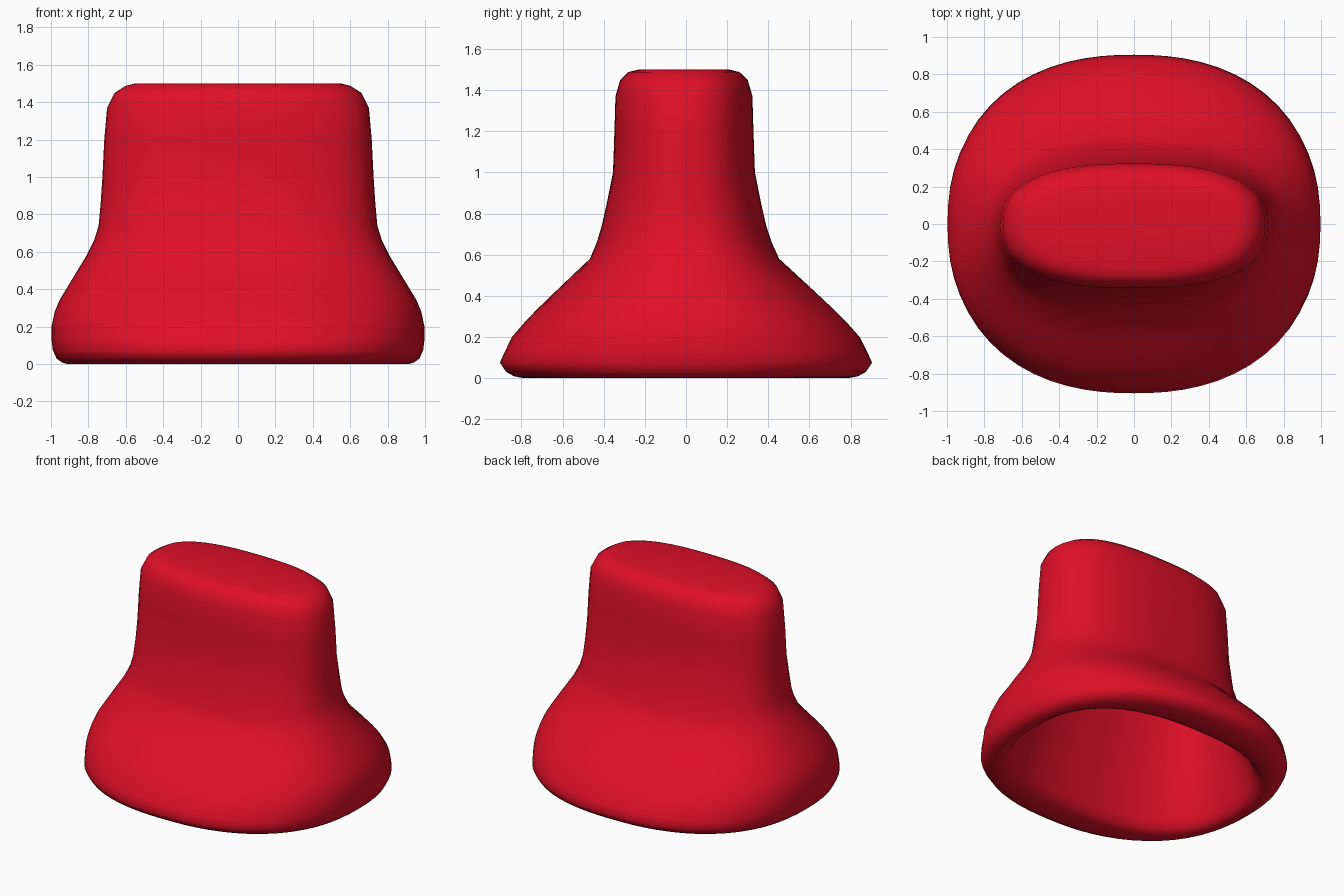
import bpy, bmesh, math

if "Cube" in bpy.data.objects:
    bpy.data.objects.remove(bpy.data.objects["Cube"])

red = bpy.data.materials.new("cap red")
red.diffuse_color = (0.75, 0.005, 0.021, 1)
red.use_nodes = True
red.node_tree.nodes["Principled BSDF"].inputs["Base Color"].default_value = red.diffuse_color

SEG = 64


def ring(bm, z, a, b, n, cy):
    """Superellipse cross-section."""
    verts = []
    for i in range(SEG):
        t = 2 * math.pi * i / SEG
        c, s = math.cos(t), math.sin(t)
        r = (abs(c / a) ** n + abs(s / b) ** n) ** (-1 / n)
        verts.append(bm.verts.new((r * c, cy + r * s, z)))
    return verts


# Outer skin from top to foot, then rim and hollow: z, half width, half depth
outer = [(1.50, .55, .22), (1.488, .60, .27), (1.45, .66, .31), (1.37, .70, .333),
         (1.20, .715, .338), (1.00, .725, .345), (.85, .735, .375), (.74, .745, .40),
         (.66, .77, .425), (.58, .81, .46), (.44, .895, .61), (.34, .955, .715),
         (.28, .98, .775), (.20, .997, .845), (.13, .997, .88), (.075, .99, .905),
         (.03, .97, .875), (.008, .94, .835), (0, .91, .79)]
inner = [(0, .88, .70), (.02, .845, .645), (.07, .82, .61), (.30, .77, .52), (.60, .68, .37),
         (.90, .63, .27), (1.25, .60, .23), (1.36, .55, .19)]

bm = bmesh.new()
rings = []
for z, a, b in outer:
    k = min(1, max(0, (z - .15) / .6))
    rings.append(ring(bm, z, a, b, 2.3 + .25 * k, -.01 * k))
for z, a, b in inner:
    rings.append(ring(bm, z, a, b, 2.5, 0))
for r0, r1 in zip(rings, rings[1:]):
    for i in range(SEG):
        j = (i + 1) % SEG
        bm.faces.new((r0[i], r1[i], r1[j], r0[j]))
bm.faces.new(rings[0])
bm.faces.new(rings[-1][::-1])
bmesh.ops.recalc_face_normals(bm, faces=bm.faces)
for f in bm.faces:
    f.smooth = True

mesh = bpy.data.meshes.new("hollow_cap")
bm.to_mesh(mesh)
bm.free()
mesh.materials.append(red)
cap = bpy.data.objects.new("hollow_cap", mesh)
bpy.context.collection.objects.link(cap)
